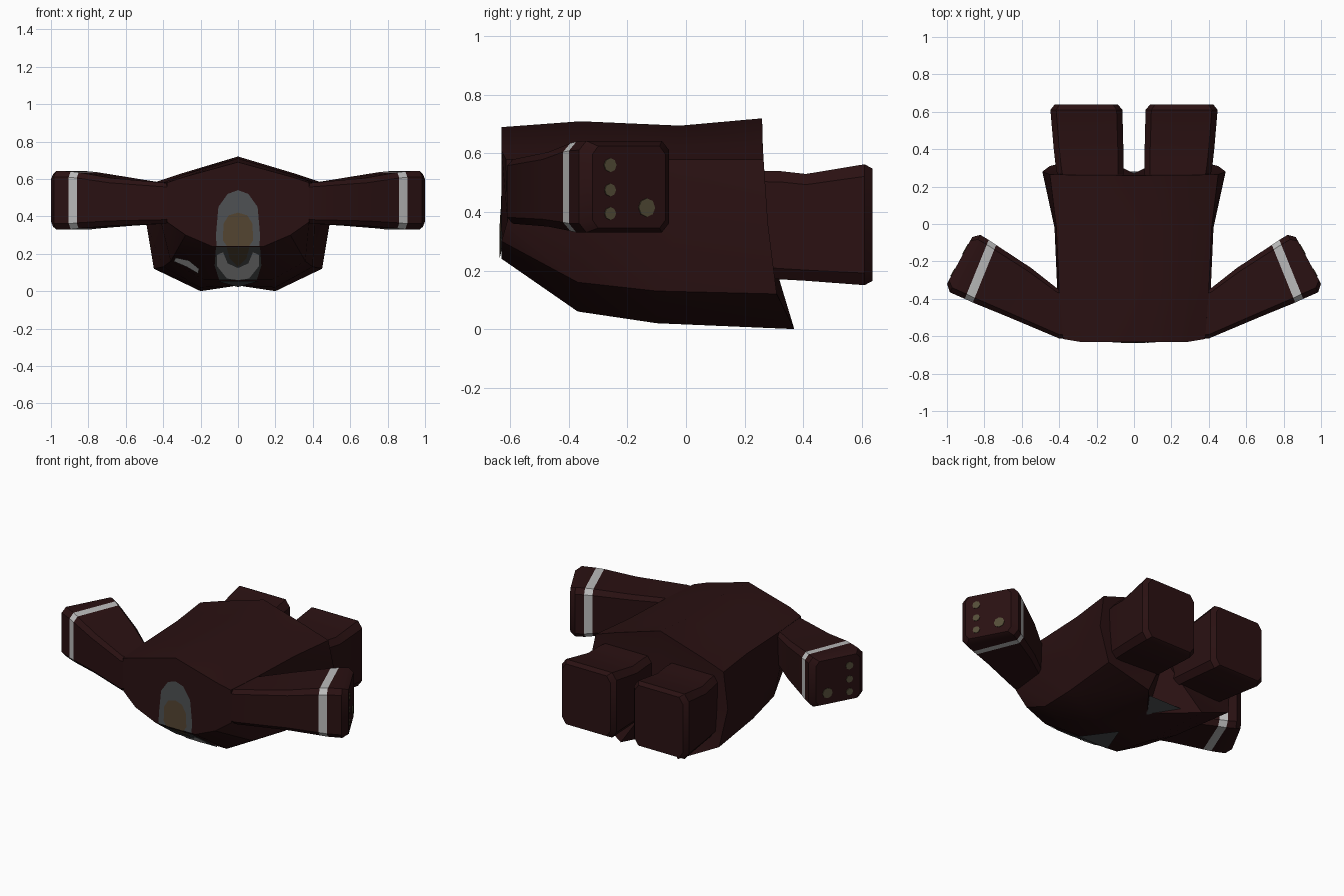
import bpy, bmesh, math
from mathutils import Vector
from mathutils.bvhtree import BVHTree

if "Cube" in bpy.data.objects:
    bpy.data.objects.remove(bpy.data.objects["Cube"])


def material(name, r, g, b):
    m = bpy.data.materials.new(name)
    m.diffuse_color = (r, g, b, 1)
    m.use_nodes = True
    m.node_tree.nodes["Principled BSDF"].inputs["Base Color"].default_value = m.diffuse_color
    return m


MAROON = material("dark maroon cloth", 0.023, 0.0055, 0.006)
WHITE = material("white linen", 0.5, 0.5, 0.5)
GREY = material("grey shirt", 0.075, 0.08, 0.085)
BROWN = material("brown tie", 0.085, 0.058, 0.03)
GOLD = material("old gold buttons", 0.09, 0.075, 0.04)


def finish(name, bm, mats, smooth=True):
    bmesh.ops.recalc_face_normals(bm, faces=bm.faces)
    me = bpy.data.meshes.new(name)
    bm.to_mesh(me)
    bm.free()
    for m in mats:
        me.materials.append(m)
    ob = bpy.data.objects.new(name, me)
    bpy.context.collection.objects.link(ob)
    if smooth:
        bpy.context.view_layer.objects.active = ob
        ob.select_set(True)
        bpy.ops.object.shade_smooth_by_angle(angle=math.radians(35))
        ob.select_set(False)
    return ob


def loft(rings, stripe=None, end_centre=None):
    """Skin a list of closed rings; 'stripe' is the segment given material 1."""
    bm = bmesh.new()
    vs = [[bm.verts.new(p) for p in r] for r in rings]
    n = len(vs[0])
    for k in range(len(vs) - 1):
        for i in range(n):
            j = (i + 1) % n
            f = bm.faces.new((vs[k][i], vs[k][j], vs[k + 1][j], vs[k + 1][i]))
            f.material_index = 1 if k == stripe else 0
    bm.faces.new(vs[0])
    if end_centre:
        c = bm.verts.new(end_centre)
        for i in range(n):
            bm.faces.new((vs[-1][i], vs[-1][(i + 1) % n], c))
    else:
        bm.faces.new(vs[-1])
    return bm


# Coat body: half sections (x, y, z) from top ridge to belly, mirrored
halves = [
    [(0, -.63, .69), (.29, -.63, .61), (.38, -.615, .58), (.38, -.61, .37),
     (.28, -.63, .30), (.14, -.63, .24), (0, -.63, .24)],
    [(0, -.36, .71), (.30, -.36, .62), (.40, -.36, .58), (.41, -.36, .36),
     (.36, -.37, .16), (.18, -.37, .06), (0, -.37, .06)],
    [(0, -.02, .695), (.30, -.02, .62), (.415, -.02, .58), (.425, -.02, .36),
     (.40, -.10, .13), (.20, -.10, .02), (0, -.10, .03)],
    [(0, .26, .72), (.30, .262, .63), (.45, .265, .58), (.49, .28, .36),
     (.45, .31, .12), (.20, .37, 0), (0, .12, .03)],
]
rings = [h + [(-x, y, z) for x, y, z in h[-2:0:-1]] for h in halves]
body = loft(rings, end_centre=(0, .27, .33))
bmesh.ops.recalc_face_normals(body, faces=body.faces)
tree = BVHTree.FromBMesh(body)
finish("coat_body", body, [MAROON])

# Sleeves with a white cuff band: front edge, back edge, z range per section
PROFILE = [(.08, 0), (.92, 0), (1, .1), (1, .9), (.92, 1), (.08, 1), (0, .9), (0, .1)]
sleeve = [
    (.34, -.61, .36, -.36, .37, .575),
    (.40, -.612, .41, -.345, .36, .58),
    (.69, -.49, .55, -.235, .35, .605),
    (.862, -.42, .737, -.112, .335, .635),
    (.905, -.40, .777, -.085, .33, .64),
    (.985, -.365, .822, -.058, .33, .643),
    (1.0, -.32, .865, -.07, .345, .625),
]
# Trouser legs: y, inner x, outer x, z range per section
leg = [(.20, .06, .40, .18, .54), (.32, .055, .42, .17, .54),
       (.41, .057, .43, .165, .53), (.61, .062, .447, .15, .563),
       (.638, .085, .425, .165, .548)]

for side, s in (("right", 1), ("left", -1)):
    rs = [[(s * (fx + (bx - fx) * u), fy + (by - fy) * u, z0 + (z1 - z0) * w)
           for u, w in PROFILE] for fx, fy, bx, by, z0, z1 in sleeve]
    finish(side + "_sleeve", loft(rs, stripe=3), [MAROON, WHITE])
    rl = [[(s * (x0 + (x1 - x0) * u), y, z0 + (z1 - z0) * w)
           for u, w in PROFILE] for y, x0, x1, z0, z1 in leg]
    finish(side + "_trouser_leg", loft(rl), [MAROON])
    # Buttons on the sleeve end
    normal = Vector((s * .87, .49, 0))
    for i, (y, z, r) in enumerate([(-.26, .56, .024), (-.26, .475, .022),
                                   (-.26, .395, .022), (-.135, .415, .032)]):
        bpy.ops.mesh.primitive_cylinder_add(
            vertices=8, radius=r, depth=.008,
            location=(s * (1.0 - .54 * (y + .32)), y, z),
            rotation=normal.to_track_quat('Z', 'Y').to_euler())
        b = bpy.context.object
        b.name = f"{side}_sleeve_button_{i + 1}"
        b.data.materials.append(GOLD)


def patch(name, outline, mat, lift):
    """Flat patch drawn in the front view (x, z) and laid on the coat."""
    bm = bmesh.new()
    vs = []
    for x, z in outline:
        p, n, _, _ = tree.ray_cast(Vector((x, -2, z)), Vector((0, 1, 0)))
        vs.append(bm.verts.new(p + n * lift))
    f = bm.faces.new(vs)
    f.normal_update()
    if f.normal.y > 0:
        f.normal_flip()
    me = bpy.data.meshes.new(name)
    bm.to_mesh(me)
    bm.free()
    me.materials.append(mat)
    bpy.context.collection.objects.link(bpy.data.objects.new(name, me))


def both(half):
    return half + [(-x, z) for x, z in reversed(half) if x > 0]


# Shirt and tie at the neck end, and shirt front on the sloping chest
patch("shirt_neck", both([(0, .54), (.055, .52), (.105, .45), (.118, .30), (.115, .242)]), GREY, .004)
patch("tie_neck", both([(0, .42), (.05, .405), (.078, .36), (.08, .27), (.06, .242)]), BROWN, .007)
patch("shirt_chest", both([(.118, .238), (.125, .14), (.10, .062)]), GREY, .004)
patch("tie_chest", both([(.06, .238), (.045, .18), (0, .135)]), BROWN, .006)
# White collar points
for s, side in ((1, "right"), (-1, "left")):
    patch(side + "_collar_point", [(s * x, z) for x, z in
          [(.08, .215), (.112, .20), (.112, .14), (.06, .075), (0, .062), (0, .13), (.055, .155)]],
          WHITE, .008)
# Folded handkerchief on the breast
patch("handkerchief", [(-.34, .165), (-.33, .185), (-.26, .17), (-.205, .125),
                       (-.21, .10), (-.27, .135)], WHITE, .008)


# Shirt showing under the belly: below the lapels and in the hem notch
def under(name, pts):
    me = bpy.data.meshes.new(name)
    me.from_pydata(pts, [], [(0, 1, 2)])
    me.materials.append(GREY)
    bpy.context.collection.objects.link(bpy.data.objects.new(name, me))


under("shirt_under_lapels", [(-.11, -.37, .053), (0, -.13, .022), (.11, -.37, .053)])
under("shirt_in_hem_notch", [(0, .11, .026), (-.13, .28, .035), (.13, .28, .035)])
